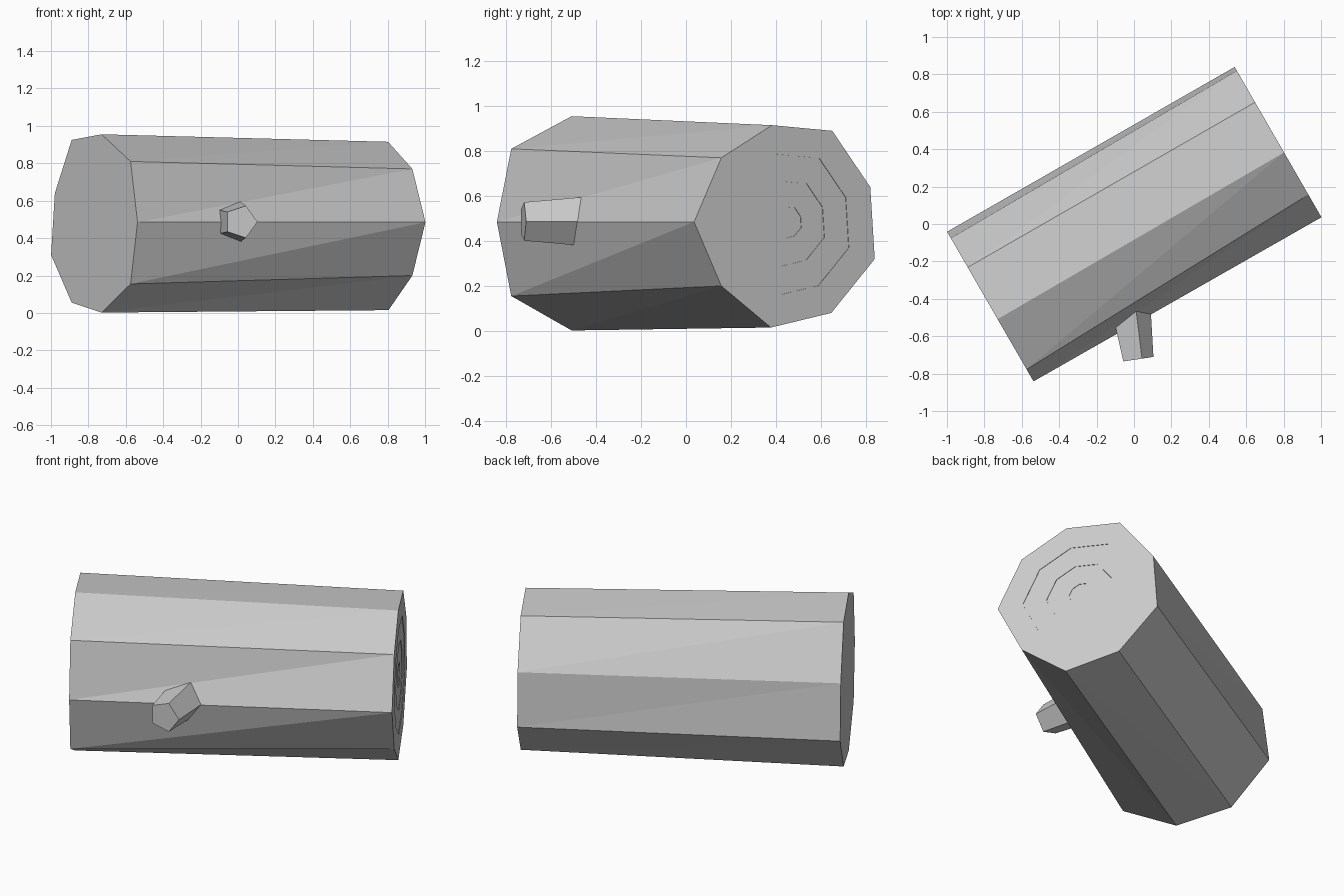
import bpy, bmesh
from math import radians, atan
from mathutils import Matrix, Vector

cube = bpy.data.objects.get("Cube")
if cube:
    bpy.data.objects.remove(cube, do_unlink=True)

grey = bpy.data.materials.new("plain_grey")
grey.use_nodes = True
colour = (0.6, 0.6, 0.6, 1)
grey.diffuse_color = colour
grey.node_tree.nodes["Principled BSDF"].inputs["Base Color"].default_value = colour


def finish(name, bm):
    bmesh.ops.recalc_face_normals(bm, faces=bm.faces)
    mesh = bpy.data.meshes.new(name)
    bm.to_mesh(mesh)
    bm.free()
    mesh.materials.append(grey)
    obj = bpy.data.objects.new(name, mesh)
    bpy.context.collection.objects.link(obj)
    return obj


# Irregular nine-sided ends: (sideways, height), starting at the front edge
HALF = 0.886
left_end = [(-.46, .485), (-.386, .81), (-.076, .955), (.244, .925), (.424, .64),
            (.464, .31), (.244, .055), (-.076, .002), (-.386, .155)]
right_end = [(-.47, .485), (-.33, .77), (-.07, .915), (.24, .89), (.435, .64),
             (.458, .32), (.235, .08), (-.075, .015), (-.33, .2)]
turn = Matrix.Rotation(radians(30), 4, "Z")
centre = Vector((0.016, 0.485))


def loop(bm, profile, along, scale=1):
    points = [centre + (Vector(p) - centre) * scale for p in profile]
    return [bm.verts.new(turn @ Vector((along, p.x, p.y))) for p in points]


def bridge(bm, a, b):
    for i in range(len(a)):
        j = (i + 1) % len(a)
        bm.faces.new((a[i], b[j], a[j]))
        bm.faces.new((a[i], b[i], b[j]))


# Log body, its sides split by diagonals because the ends differ
bm = bmesh.new()
start = loop(bm, left_end, -HALF)
bm.faces.new(start)
last = loop(bm, right_end, HALF)
bridge(bm, start, last)

# Growth rings as shallow steps in the right end
along = HALF
for scale in (0.7, 0.42, 0.155):
    for step in (0, 0.003):
        along -= step
        ring = loop(bm, right_end, along, scale)
        bridge(bm, last, ring)
        last = ring
bm.faces.new(last)
finish("log", bm)

# Tapered five-sided branch stub on the front
bm = bmesh.new()
depth = 0.35
bmesh.ops.create_cone(bm, cap_ends=True, segments=5, radius1=0.122, radius2=0.09, depth=depth)
bmesh.ops.translate(bm, verts=bm.verts, vec=(0, 0, -depth / 2))
# Aim one corner along +x, with the narrow end at the origin
corner = max((v.co for v in bm.verts), key=lambda c: c.x)
spin = Matrix.Rotation(-atan(corner.y / corner.x), 4, "Z")
aim = Matrix.Rotation(atan(0.15), 4, "Z") @ Matrix.Rotation(radians(90), 4, "X")
bm.transform(Matrix.Translation((0.015, -0.724, 0.487)) @ aim @ spin)
finish("branch_stub", bm)
